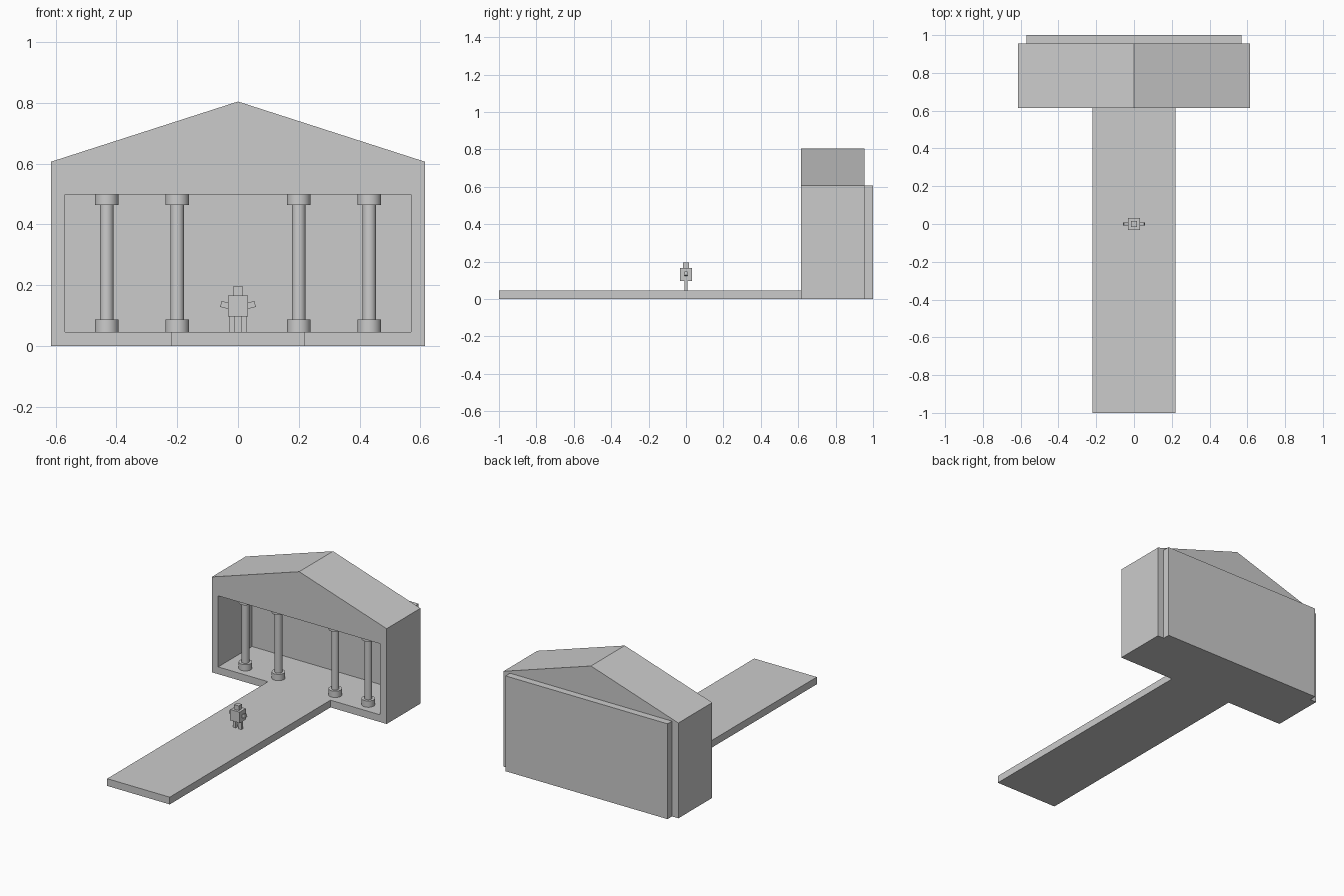
import bpy, bmesh, math

if "Cube" in bpy.data.objects:
    bpy.data.objects.remove(bpy.data.objects["Cube"])


def box(name, x0, x1, y0, y1, z0, z1, tilt=0.0):
    """Axis-aligned box given by its limits, optionally tilted about y."""
    bpy.ops.mesh.primitive_cube_add(
        size=1, location=((x0 + x1) / 2, (y0 + y1) / 2, (z0 + z1) / 2),
        rotation=(0, tilt, 0))
    ob = bpy.context.object
    ob.name = name
    ob.scale = (x1 - x0, y1 - y0, z1 - z0)
    return ob


def cylinder(name, x, y, z0, z1, r):
    bpy.ops.mesh.primitive_cylinder_add(
        vertices=32, radius=r, depth=z1 - z0, location=(x, y, (z0 + z1) / 2))
    ob = bpy.context.object
    ob.name = name
    bpy.ops.object.shade_smooth_by_angle(angle=math.radians(35))


FRONT, REAR, BACK = 0.615, 0.955, 1.0
HALF, INNER = 0.615, 0.57
FLOOR, CEIL, EAVE, RIDGE = 0.046, 0.498, 0.606, 0.804

# walkway and temple shell
box("walkway", -0.22, 0.22, -1.0, FRONT, 0, FLOOR)
box("floor", -INNER, INNER, FRONT, REAR, 0, FLOOR)
box("ceiling_beam", -INNER, INNER, FRONT, REAR, CEIL, EAVE)
box("back_wall", -INNER, INNER, REAR, BACK, 0, EAVE)
for side, s in (("left", -1), ("right", 1)):
    xs = sorted((s * INNER, s * HALF))
    box(side + "_wall", *xs, FRONT, REAR, 0, EAVE)

# gabled roof: triangle extruded along y
bm = bmesh.new()
tri = bm.faces.new([bm.verts.new((x, FRONT, z)) for x, z in
                    ((-HALF, EAVE), (HALF, EAVE), (0, RIDGE))])
ext = bmesh.ops.extrude_face_region(bm, geom=[tri])["geom"]
bmesh.ops.translate(bm, vec=(0, REAR - FRONT, 0),
                    verts=[v for v in ext if isinstance(v, bmesh.types.BMVert)])
bmesh.ops.recalc_face_normals(bm, faces=bm.faces)
mesh = bpy.data.meshes.new("roof")
bm.to_mesh(mesh)
bm.free()
bpy.context.collection.objects.link(bpy.data.objects.new("roof", mesh))

# columns with round bases and capitals
for x in (-0.432, -0.2, 0.2, 0.432):
    cylinder("column_base", x, 0.692, FLOOR, 0.086, 0.039)
    cylinder("column_shaft", x, 0.692, 0.086, 0.463, 0.0225)
    cylinder("column_capital", x, 0.692, 0.463, CEIL, 0.039)

# blocky figure on the walkway
box("figure_torso", -0.033, 0.033, -0.031, 0.031, 0.097, 0.166)
box("figure_head", -0.016, 0.016, -0.015, 0.015, 0.166, 0.195)
for s in (-1, 1):
    xs = sorted((s * 0.010, s * 0.030))
    box("figure_leg", *xs, -0.009, 0.009, FLOOR, 0.097)
    xs = sorted((s * 0.025, s * 0.057))
    box("figure_arm", *xs, -0.009, 0.009, 0.124, 0.144, tilt=-s * math.radians(14))
